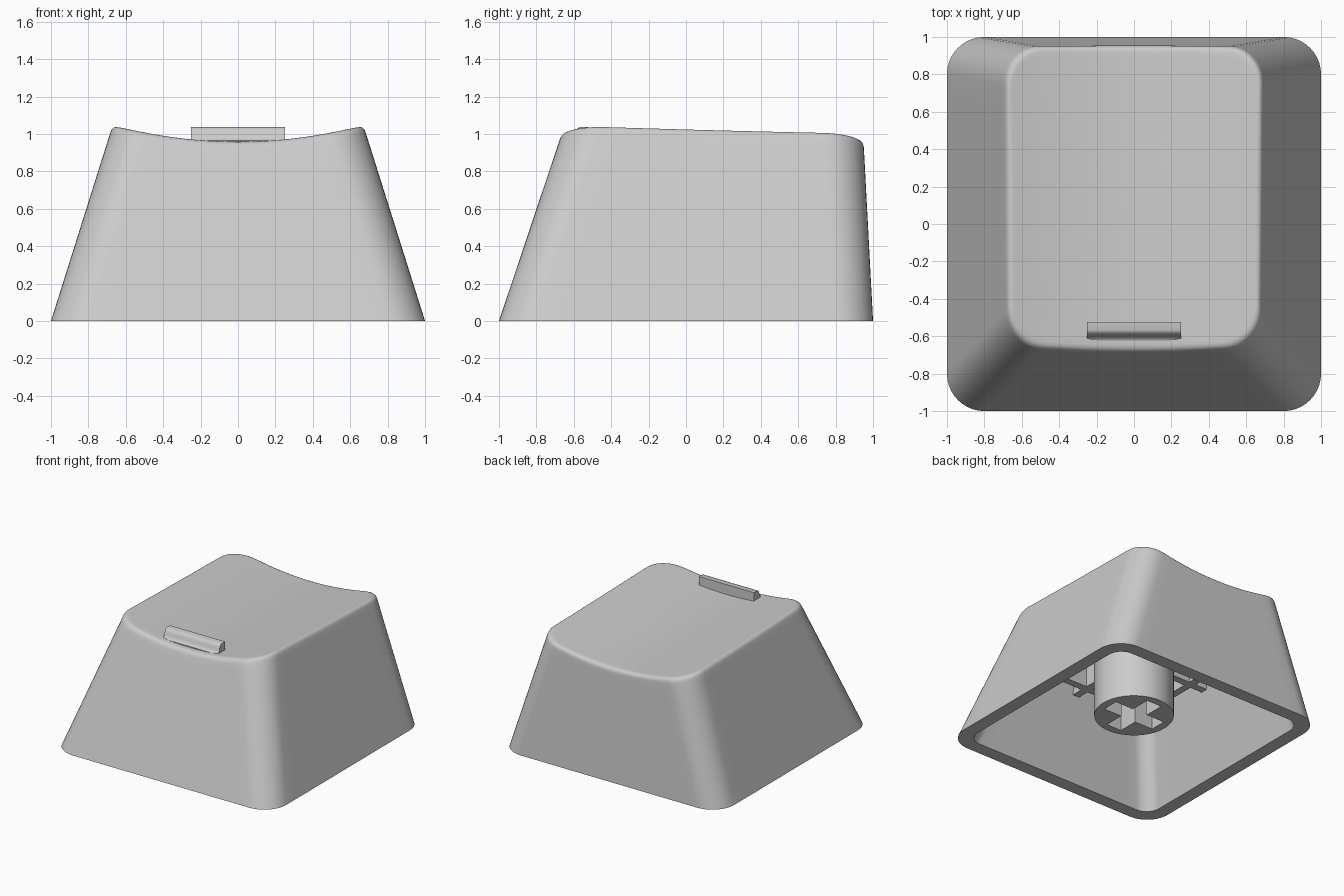
import bpy, bmesh, math
from mathutils import Vector

if "Cube" in bpy.data.objects:
    bpy.data.objects.remove(bpy.data.objects["Cube"])

grey = bpy.data.materials.new("light grey plastic")
grey.use_nodes = True
COLOUR = (0.6, 0.6, 0.6, 1)
grey.diffuse_color = COLOUR
grey.node_tree.nodes["Principled BSDF"].inputs["Base Color"].default_value = COLOUR


def finish(name, bm, angle=None):
    bmesh.ops.recalc_face_normals(bm, faces=bm.faces)
    mesh = bpy.data.meshes.new(name)
    bm.to_mesh(mesh)
    bm.free()
    mesh.materials.append(grey)
    obj = bpy.data.objects.new(name, mesh)
    bpy.context.collection.objects.link(obj)
    if angle:
        smooth(obj, angle)
    return obj


def smooth(obj, angle):
    bpy.ops.object.select_all(action="DESELECT")
    obj.select_set(True)
    bpy.context.view_layer.objects.active = obj
    bpy.ops.object.shade_smooth_by_angle(angle=math.radians(angle))


def box(name, x0, x1, y0, y1, z0, z1):
    bm = bmesh.new()
    bmesh.ops.create_cube(bm, size=1)
    for v in bm.verts:
        v.co = ((x0 + x1) / 2 + v.co.x * (x1 - x0),
                (y0 + y1) / 2 + v.co.y * (y1 - y0),
                (z0 + z1) / 2 + v.co.z * (z1 - z0))
    return finish(name, bm)


# Cap body: rounded-rectangle columns that lean inward up to a dished top
def dish(x, y):
    return 0.957 + 0.2 * x * x - 0.029 * (y + 0.6)


def make_columns(arc=10, edge=14):
    cols = []
    corners = [(1, 1), (-1, 1), (-1, -1), (1, -1)]
    for i, (u, v) in enumerate(corners):
        for j in range(arc + 1):
            a = (i + j / arc) * math.pi / 2
            cols.append((u, v, math.cos(a), math.sin(a)))
        nu, nv = corners[(i + 1) % 4]
        for j in range(1, edge):
            t = j / edge
            cols.append((u + (nu - u) * t, v + (nv - v) * t, math.cos(a), math.sin(a)))
    return cols


COLUMNS = make_columns()


def wall_point(col, z, inset, r):
    u, v, ax, ay = col
    hx = 1 - 0.315 * z - inset
    front, back = -1 + 0.335 * z + inset, 1 - 0.053 * z - inset
    cy, hy = (front + back) / 2, (back - front) / 2
    return Vector((u * (hx - r) + r * ax, cy + v * (hy - r) + r * ay, z))


def shell_rings(inset, r, drop, fillet):
    """Rings from the bottom edge up the wall, over the lip and in to the centre."""
    centre = Vector((0, 0.14, 0))
    columns = []
    for col in COLUMNS:
        z = 0.9
        for _ in range(12):
            p = wall_point(col, z, inset, r)
            z = dish(p.x, p.y) - drop
        lip = wall_point(col, z, inset, r)
        low = wall_point(col, z - fillet, inset, r)
        inward = (centre - lip).to_2d().normalized() * fillet
        end = Vector((lip.x + inward.x, lip.y + inward.y, 0))
        end.z = dish(end.x, end.y) - drop
        path = [wall_point(col, 0, inset, r), wall_point(col, z - 2 * fillet, inset, r)]
        for k in range(6):
            t = k / 5
            path.append(low * (1 - t) ** 2 + lip * 2 * t * (1 - t) + end * t * t)
        for s in (0.97, 0.88, 0.75, 0.6, 0.45, 0.3, 0.15):
            q = centre + (end - centre) * s
            q.z = dish(q.x, q.y) - drop
            path.append(q)
        columns.append(path)
    return list(zip(*columns))


bm = bmesh.new()
bottoms = []


def bridge(a, b):
    n = len(a)
    for i in range(n):
        bm.faces.new((a[i], a[(i + 1) % n], b[(i + 1) % n], b[i]))


for inset, r, drop, fillet in ((0, 0.2, 0, 0.035), (0.11, 0.12, 0.11, 0.02)):
    rings = [[bm.verts.new(p) for p in ring] for ring in shell_rings(inset, r, drop, fillet)]
    for a, b in zip(rings, rings[1:]):
        bridge(a, b)
    tip = bm.verts.new((0, 0.14, dish(0, 0.14) - drop))
    last = rings[-1]
    for i in range(len(last)):
        bm.faces.new((last[i], last[(i + 1) % len(last)], tip))
    bottoms.append(rings[0])
bridge(*bottoms)
finish("cap_shell", bm, 40)

# Raised finger bar near the front edge, swept across x
profile = [(-0.525, 0.92), (-0.525, 1.036), (-0.568, 1.036), (-0.582, 1.03), (-0.592, 1.015),
           (-0.598, 0.995), (-0.604, 0.98), (-0.612, 0.97), (-0.622, 0.965), (-0.622, 0.92)]
bm = bmesh.new()
face = bm.faces.new([bm.verts.new((-0.25, y, z)) for y, z in profile])
swept = bmesh.ops.extrude_face_region(bm, geom=[face])
for v in swept["geom"]:
    if isinstance(v, bmesh.types.BMVert):
        v.co.x = 0.25
finish("finger_bar", bm, 40)

# Hollow-cross stem under the cap
bm = bmesh.new()
bmesh.ops.create_cone(bm, cap_ends=True, segments=48, radius1=0.3, radius2=0.3, depth=0.75)
bmesh.ops.translate(bm, verts=bm.verts, vec=(0, 0, 0.515))
stem = finish("stem", bm)
cutters = [box("slot_cutter_x", -0.235, 0.235, -0.068, 0.068, 0, 0.62),
           box("slot_cutter_y", -0.068, 0.068, -0.235, 0.235, 0, 0.62)]
for cutter in cutters:
    cutter.hide_render = True
    mod = stem.modifiers.new("slot", "BOOLEAN")
    mod.operation, mod.object, mod.solver = "DIFFERENCE", cutter, "EXACT"
bpy.context.view_layer.update()
cut = bpy.data.meshes.new_from_object(stem.evaluated_get(bpy.context.evaluated_depsgraph_get()))
stem.modifiers.clear()
stem.data = cut
for cutter in cutters:
    bpy.data.objects.remove(cutter)
smooth(stem, 30)

# Support ribs crossing below the ceiling
RIB = 0.03
for label, c in (("middle", 0), ("low", -0.55), ("high", 0.55)):
    box("rib_across_" + label, -0.69, 0.69, c - RIB, c + RIB, 0.61, 0.86)
    box("rib_along_" + label, c - RIB, c + RIB, -0.68, 0.86, 0.61, 0.86)
